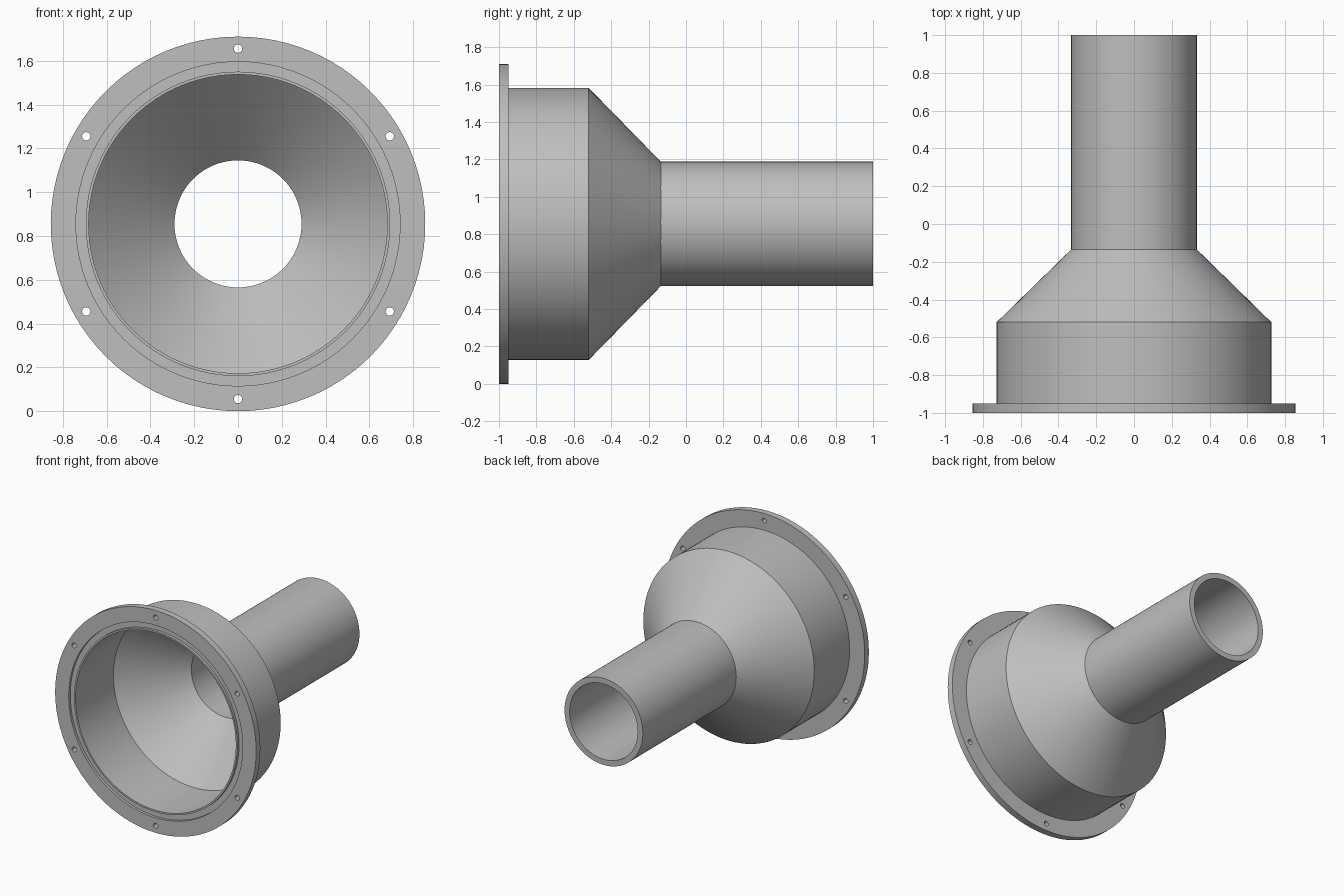
import bpy, bmesh, math
from mathutils import Vector

cube = bpy.data.objects.get("Cube")
if cube:
    bpy.data.objects.remove(cube, do_unlink=True)

AXIS_Z = 0.855
SEGMENTS = 96

grey = bpy.data.materials.new("plain grey")
grey.use_nodes = True
colour = (0.52, 0.52, 0.52, 1)
grey.diffuse_color = colour
grey.node_tree.nodes["Principled BSDF"].inputs["Base Color"].default_value = colour


def lathe(name, profile):
    """Spin a closed (radius, y) profile around the horizontal axis."""
    bm = bmesh.new()
    verts = [bm.verts.new((0, y, AXIS_Z + r)) for r, y in profile]
    edges = [bm.edges.new((v, verts[i - 1])) for i, v in enumerate(verts)]
    bmesh.ops.spin(bm, geom=verts + edges, cent=(0, 0, AXIS_Z), axis=(0, 1, 0),
                   angle=math.tau, steps=SEGMENTS, use_merge=False)
    bmesh.ops.remove_doubles(bm, verts=bm.verts[:], dist=0.0005)
    bmesh.ops.recalc_face_normals(bm, faces=bm.faces[:])
    mesh = bpy.data.meshes.new(name)
    bm.to_mesh(mesh)
    bm.free()
    mesh.materials.append(grey)
    obj = bpy.data.objects.new(name, mesh)
    bpy.context.collection.objects.link(obj)
    return obj


# Hollow body: flange with seal groove, drum, cone and pipe
body = lathe("flanged_funnel", [
    (0.855, -1.0), (0.855, -0.95),                   # flange rim
    (0.727, -0.95), (0.727, -0.52),                  # drum outside
    (0.333, -0.135), (0.333, 1.0),                   # cone and pipe outside
    (0.29, 1.0), (0.29, -0.153), (0.682, -0.54),     # pipe and cone inside
    (0.682, -1.0), (0.695, -1.0),                    # inner lip
    (0.695, -0.98), (0.74, -0.98), (0.74, -1.0),     # seal groove
])

# Six bolt holes through the flange
for i in range(6):
    a = i * math.tau / 6
    centre = Vector((0.8 * math.sin(a), -0.975, AXIS_Z + 0.8 * math.cos(a)))
    bpy.ops.mesh.primitive_cylinder_add(vertices=24, radius=0.019, depth=0.15,
                                        location=centre,
                                        rotation=(math.pi / 2, 0, 0))
    cutter = bpy.context.object
    cutter.name = "bolt_hole_cutter"
    cutter.hide_render = True
    cutter.data.materials.append(grey)
    cut = body.modifiers.new("bolt_hole", 'BOOLEAN')
    cut.operation = 'DIFFERENCE'
    cut.solver = 'EXACT'
    cut.object = cutter
    bpy.context.view_layer.objects.active = body
    bpy.ops.object.modifier_apply(modifier=cut.name)
    bpy.data.objects.remove(cutter, do_unlink=True)

# Smooth curved walls, keep the turned edges crisp
bpy.ops.object.select_all(action='DESELECT')
body.select_set(True)
bpy.context.view_layer.objects.active = body
bpy.ops.object.shade_smooth_by_angle(angle=math.radians(30))
